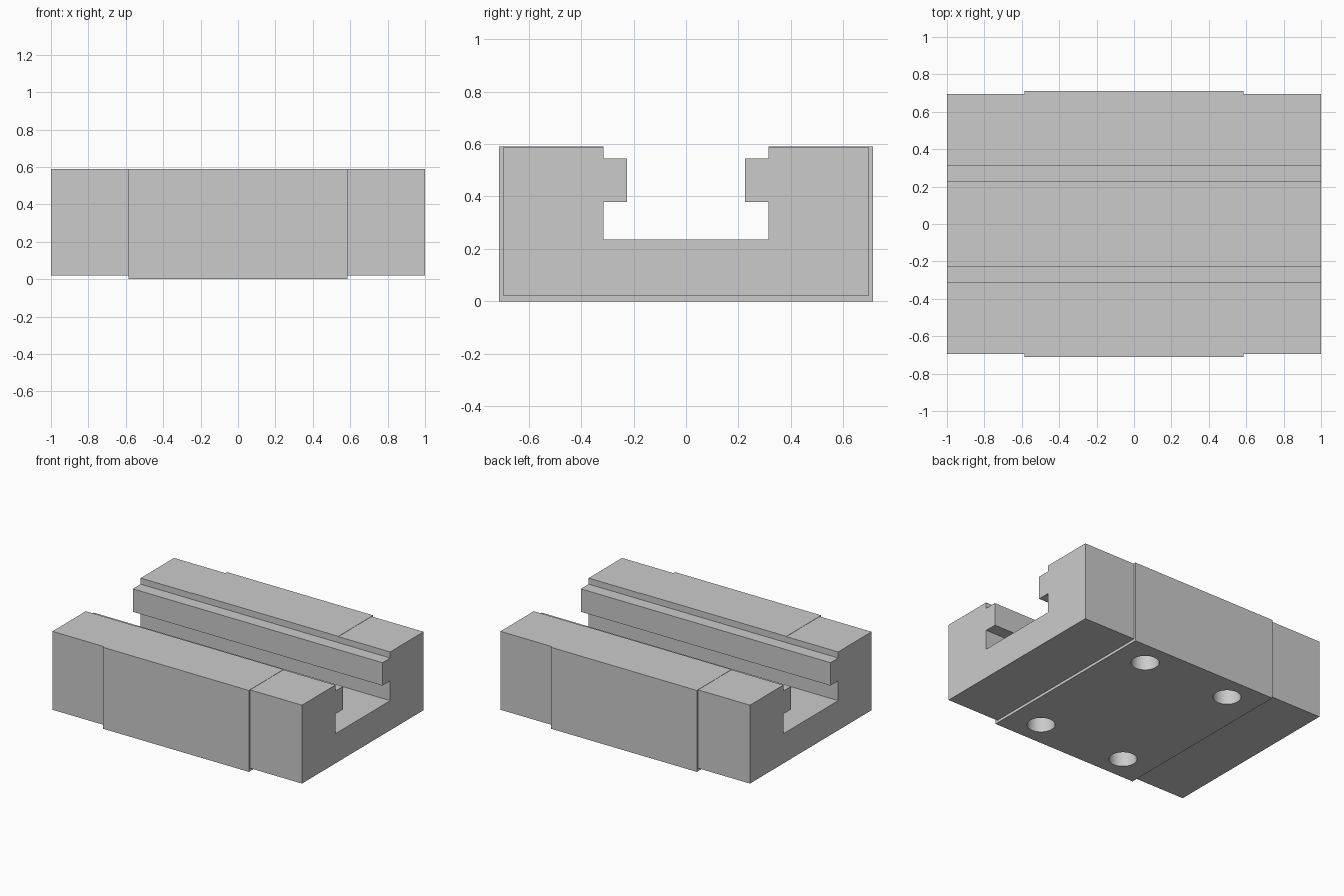
import bpy
import bmesh
import math

if "Cube" in bpy.data.objects:
    bpy.data.objects.remove(bpy.data.objects["Cube"], do_unlink=True)

# One plain grey for the whole carriage
grey = bpy.data.materials.new("light grey")
grey.use_nodes = True
colour = (0.6, 0.6, 0.6, 1)
grey.diffuse_color = colour
grey.node_tree.nodes["Principled BSDF"].inputs["Base Color"].default_value = colour

STEP_X = 0.585
HOLE_X, HOLE_Y, HOLE_R, HOLE_DEPTH = 0.35, 0.53, 0.092, 0.3


def add_object(name, bm):
    bmesh.ops.recalc_face_normals(bm, faces=bm.faces)
    mesh = bpy.data.meshes.new(name)
    bm.to_mesh(mesh)
    bm.free()
    mesh.materials.append(grey)
    obj = bpy.data.objects.new(name, mesh)
    bpy.context.collection.objects.link(obj)
    return obj


def rail_block(name, x0, x1, half_width, bottom, top):
    """Extrude the mirrored channel section along x."""
    half = [(half_width, bottom), (half_width, top), (0.314, top),
            (0.314, 0.544), (0.225, 0.544), (0.225, 0.378),
            (0.314, 0.378), (0.314, 0.235)]
    section = half + [(-y, z) for y, z in reversed(half)]
    bm = bmesh.new()
    face = bm.faces.new([bm.verts.new((x0, y, z)) for y, z in section])
    new = bmesh.ops.extrude_face_region(bm, geom=[face])["geom"]
    verts = [v for v in new if isinstance(v, bmesh.types.BMVert)]
    bmesh.ops.translate(bm, verts=verts, vec=(x1 - x0, 0, 0))
    return add_object(name, bm)


# Main body and the slightly smaller end caps
body = rail_block("carriage_body", -STEP_X, STEP_X, 0.712, 0, 0.59)
rail_block("right_end_cap", -1, -STEP_X, 0.696, 0.02, 0.588)
rail_block("left_end_cap", STEP_X, 1, 0.696, 0.02, 0.588)

# Blind mounting holes in the underside
bm = bmesh.new()
for sx in (-1, 1):
    for sy in (-1, 1):
        hole = bmesh.ops.create_cone(bm, cap_ends=True, segments=48, radius1=HOLE_R,
                                     radius2=HOLE_R, depth=2 * HOLE_DEPTH)
        bmesh.ops.translate(bm, verts=hole["verts"], vec=(sx * HOLE_X, sy * HOLE_Y, 0))
cutter = add_object("hole_cutter", bm)
cutter.hide_render = True

cut = body.modifiers.new("mounting_holes", "BOOLEAN")
cut.operation = "DIFFERENCE"
cut.solver = "EXACT"
cut.object = cutter
bpy.context.view_layer.objects.active = body
body.select_set(True)
bpy.ops.object.modifier_apply(modifier=cut.name)
bpy.data.objects.remove(cutter, do_unlink=True)
bpy.ops.object.shade_smooth_by_angle(angle=math.radians(30))
